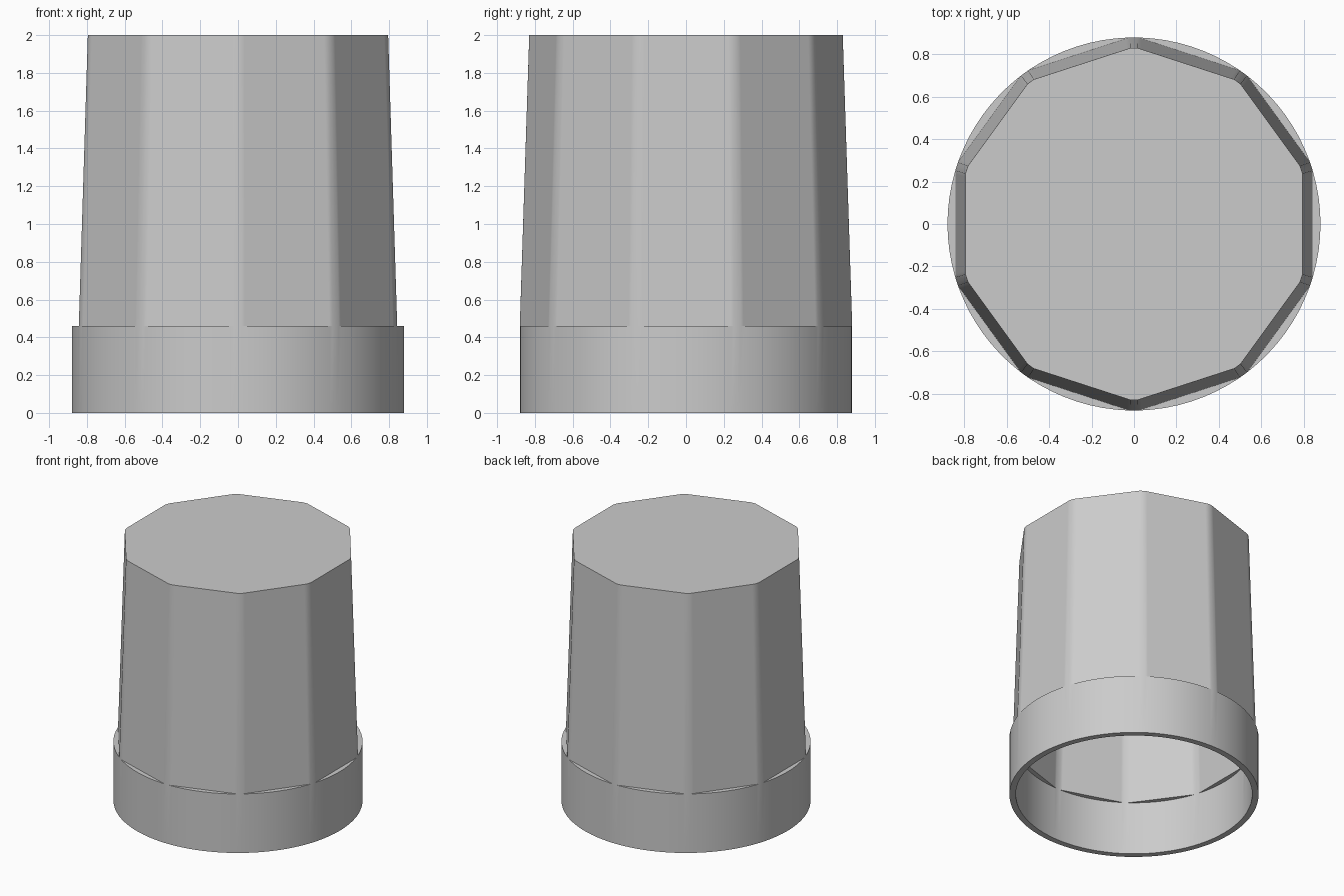
import bpy, bmesh, math

if "Cube" in bpy.data.objects:
    bpy.data.objects.remove(bpy.data.objects["Cube"])

# Shared angular columns: closely spaced around each of the ten softened corners
HALF = 18.0
SOFT = 1.3
steps = [-SOFT, 0, SOFT, 2.4, 6, 10, 14, 18, 22, 26, 30, 33.6]
angles = [90 + 36 * k + s for k in range(10) for s in steps]


def ring(bm, radius, z, faceted):
    """One closed loop, either round or ten-sided with softened corners."""
    verts = []
    for a in angles:
        r = radius
        if faceted:
            off = abs((a - 90 - HALF) % 36)
            off = min(off, 36 - off)          # degrees away from a side's middle
            if off < HALF - SOFT:
                r = radius * math.cos(math.radians(HALF - SOFT)) / math.cos(math.radians(off))
        t = math.radians(a)
        verts.append(bm.verts.new((r * math.cos(t), r * math.sin(t), z)))
    return verts


# Hollow shell: inner ceiling, down the inside, across the rim, up the outside
T = 0.045
sections = [
    (0.785, 2 - T, True),
    (0.88 - T, 0.46 - T, True),
    (0.88 - T, 0.46 - T, False),
    (0.88 - T, 0.0, False),
    (0.88, 0.0, False),
    (0.88, 0.46, False),
    (0.88, 0.46, True),
    (0.83, 2.0, True),
]
bm = bmesh.new()
loops = [ring(bm, *s) for s in sections]
n = len(angles)
for a, b in zip(loops, loops[1:]):
    for i in range(n):
        j = (i + 1) % n
        bm.faces.new((a[i], a[j], b[j], b[i]))
bm.faces.new(loops[0])
bm.faces.new(loops[-1])
bmesh.ops.remove_doubles(bm, verts=bm.verts, dist=0.0002)
bmesh.ops.recalc_face_normals(bm, faces=bm.faces)

mesh = bpy.data.meshes.new("faceted_cap")
bm.to_mesh(mesh)
bm.free()
cap = bpy.data.objects.new("faceted_cap", mesh)
bpy.context.collection.objects.link(cap)

# Plain grey
grey = bpy.data.materials.new("light_grey")
grey.diffuse_color = (0.6, 0.6, 0.6, 1)
grey.use_nodes = True
grey.node_tree.nodes["Principled BSDF"].inputs["Base Color"].default_value = grey.diffuse_color
mesh.materials.append(grey)

# Smooth shading with crisp rims
bpy.context.view_layer.objects.active = cap
cap.select_set(True)
bpy.ops.object.shade_smooth_by_angle(angle=math.radians(35))
